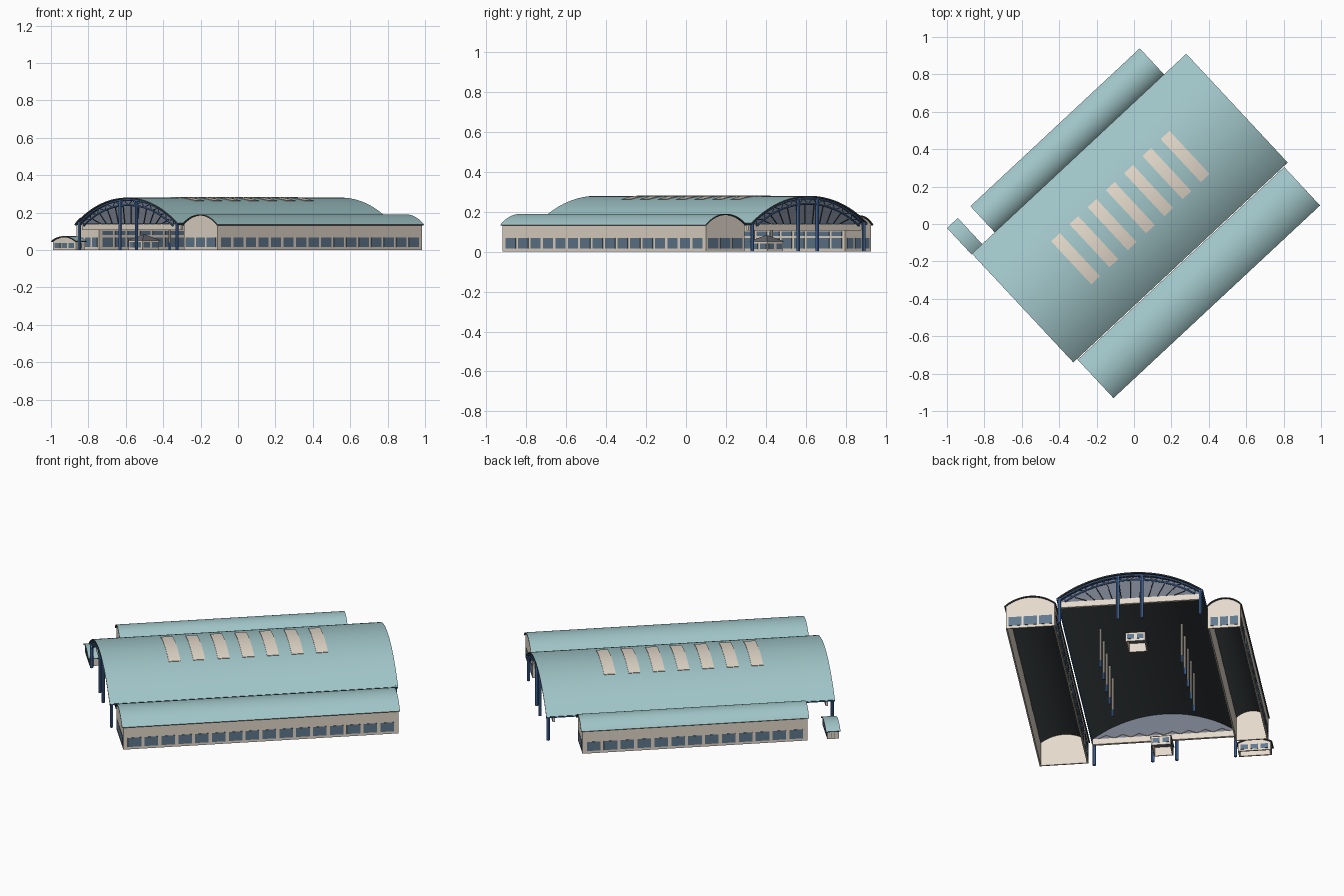
import bpy, bmesh, math
from mathutils import Matrix, Vector

if "Cube" in bpy.data.objects:
    bpy.data.objects.remove(bpy.data.objects["Cube"])

ROT = Matrix.Rotation(math.radians(43), 4, 'Z')   # whole complex sits turned on plan


def material(name, rgb):
    m = bpy.data.materials.new(name)
    m.diffuse_color = (*rgb, 1)
    m.use_nodes = True
    m.node_tree.nodes["Principled BSDF"].inputs["Base Color"].default_value = m.diffuse_color
    return m


TEAL = material("roof_teal", (0.36, 0.57, 0.59))
DARK = material("soffit_dark", (0.05, 0.06, 0.065))
CREAM = material("cream_wall", (0.78, 0.70, 0.60))
GLASS = material("window_glass", (0.12, 0.19, 0.27))
LUNETTE = material("lunette_glass", (0.17, 0.19, 0.24))
BLUE = material("steel_blue", (0.08, 0.19, 0.45))
GREY = material("canopy_grey", (0.14, 0.15, 0.17))


def finish(name, bm, mats, smooth=False):
    bmesh.ops.recalc_face_normals(bm, faces=bm.faces)
    me = bpy.data.meshes.new(name)
    bm.to_mesh(me)
    bm.free()
    for m in mats:
        me.materials.append(m)
    if smooth:
        me.shade_smooth()
        me.set_sharp_from_angle(angle=math.radians(30))
    ob = bpy.data.objects.new(name, me)
    bpy.context.collection.objects.link(ob)
    ob.matrix_world = ROT
    return ob


def boxes(name, ranges, mat):
    """Object of axis-aligned boxes, each (s0, s1, t0, t1, z0, z1)."""
    bm = bmesh.new()
    for s0, s1, t0, t1, z0, z1 in ranges:
        mtx = Matrix.Translation(((s0 + s1) / 2, (t0 + t1) / 2, (z0 + z1) / 2)) @ \
            Matrix.Diagonal((s1 - s0, t1 - t0, z1 - z0, 1))
        bmesh.ops.create_cube(bm, size=1, matrix=mtx)
    return finish(name, bm, [mat])


def rods(name, segs, mat):
    """Object of round bars, each (start, end, radius)."""
    bm = bmesh.new()
    for a, b, r in segs:
        a, b = Vector(a), Vector(b)
        d = b - a
        mtx = Matrix.Translation((a + b) / 2) @ d.to_track_quat('Z', 'Y').to_matrix().to_4x4()
        bmesh.ops.create_cone(bm, cap_ends=True, segments=8, radius1=r, radius2=r,
                              depth=d.length, matrix=mtx)
    return finish(name, bm, [mat], True)


def arc(c, w, z0, h, n=32, f=1.0, off=0.0):
    """Circular vault section: centre c, half width w, eave z0, rise h."""
    R = (w * w + h * h) / (2 * h)
    a = math.asin(w / R) * f
    return [(c + (R + off) * math.sin(k), z0 + h - R + (R + off) * math.cos(k))
            for k in (-a + 2 * a * i / n for i in range(n + 1))]


def vault(name, outer, inner, spans, mats):
    """Curved shell along s; outer skin uses mats[0], the rest mats[-1]."""
    bm = bmesh.new()
    for s0, s1 in spans:
        g = [[bm.verts.new((s, t, z)) for t, z in p] for s in (s0, s1) for p in (outer, inner)]
        o0, i0, o1, i1 = g
        for k in range(len(outer) - 1):
            bm.faces.new((o0[k], o0[k + 1], o1[k + 1], o1[k]))
            for p, q in ((i0, i1), (o0, i0), (o1, i1)):
                bm.faces.new((p[k], p[k + 1], q[k + 1], q[k])).material_index = len(mats) - 1
        for k in (0, -1):
            bm.faces.new((o0[k], o1[k], i1[k], i0[k])).material_index = len(mats) - 1
    return finish(name, bm, mats, True)


def panel(name, prof, s0, s1, mat):
    """Upright slab with profile (t, z), thickness s0..s1."""
    bm = bmesh.new()
    a, b = ([bm.verts.new((s, t, z)) for t, z in prof] for s in (s0, s1))
    bm.faces.new(a)
    bm.faces.new(b)
    for k in range(len(a)):
        bm.faces.new((a[k - 1], a[k], b[k], b[k - 1]))
    return finish(name, bm, [mat])


def row(a, b, n, gap):
    p = (b - a) / n
    return [(a + i * p + gap, a + (i + 1) * p - gap) for i in range(n)]


def hall(name, s0, s1, t0, t1, eave, rise, n_side, n_end, win, inner=0):
    """Barrel-roofed shed, open underneath, with rows of windows."""
    c, w, e, th = (t0 + t1) / 2, (t1 - t0) / 2, 0.008, 0.008
    vault(name + "_roof", arc(c, w, eave, rise, 24), arc(c, w, eave, rise, 24, 1, -0.006),
          [(s0, s1)], [TEAL, DARK])
    a, b, l, r = s0 + e, s1 - e, t0 + e, t1 - e
    boxes(name + "_side_walls", [(a, b, l, l + th, 0, eave), (a, b, r - th, r, 0, eave)], CREAM)
    prof = [(r, 0), (l, 0)] + arc(c, w - e, eave, rise - 0.006, 24)
    panel(name + "_front_gable", prof, a, a + th, CREAM)
    panel(name + "_back_gable", prof, b - th, b, CREAM)
    z0, z1 = win
    panes = []
    for p, q in row(a + 0.015, b - 0.015, n_side, 0.009):
        for t in (l, r):
            panes.append((p, q, t - 0.002, t + 0.002, z0, z1))
            if inner and (t == l) == (inner < 0):
                panes.append((p, q, t - 0.002, t + 0.002, z1 + 0.012, z1 + 0.034))
    for p, q in row(l + 0.008, r - 0.008, n_end, 0.006):
        panes += [(s - 0.002, s + 0.002, p, q, z0, z1) for s in (a, b)]
    boxes(name + "_windows", panes, GLASS)


# side halls and the small front annex
hall("right_hall", -0.715, 0.795, -0.606, -0.325, 0.135, 0.055, 16, 3, (0.015, 0.068), 1)
hall("left_hall", -0.575, 0.663, 0.472, 0.666, 0.135, 0.048, 13, 3, (0.015, 0.068), -1)
hall("annex", -0.746, -0.667, 0.472, 0.666, 0.048, 0.026, 2, 3, (0.01, 0.038))

# main vaulted roof with seven skylight strips
S0, S1, C, W, Z0, H = -0.742, 0.825, 0.0775, 0.3975, 0.145, 0.135
main = (C, W, Z0, H)
vault("main_roof", arc(*main, 48), arc(*main, 48, 1, -0.007), [(S0, S1)], [TEAL, DARK])
sky = [-0.355 + 0.1335 * i for i in range(7)]
vault("skylights", arc(*main, 16, 0.37, 0.003), arc(*main, 16, 0.37, -0.001),
      [(s - 0.032, s + 0.032) for s in sky], [CREAM])

# eave beams down both long sides
rods("eave_beams", [((S0, C + k * (W - 0.006), Z0 - 0.006), (S1, C + k * (W - 0.006), Z0 - 0.006), 0.005)
                    for k in (-1, 1)], BLUE)

# trussed, glazed open ends
for end, s, d in (("front", S0 + 0.012, 1), ("back", S1 - 0.012, -1)):
    glass = s + d * 0.03
    panel(end + "_lunette", arc(*main, 32, 0.99, -0.008), glass - 0.002, glass + 0.002, LUNETTE)
    boxes(end + "_tie_band", [(glass - 0.007, glass + 0.007, C - W + 0.01, C + W - 0.01, 0.107, 0.14)], CREAM)
    top, low = arc(*main, 24, 0.98, -0.012), arc(*main, 24, 0.93, -0.04)
    segs = []
    for i in range(24):
        segs += [((s, *p[i]), (s, *p[i + 1]), 0.005) for p in (top, low)]
        a, b = (top[i], low[i + 1]) if i % 2 else (low[i], top[i + 1])
        segs.append(((s, *a), (s, *b), 0.0025))
    rods(end + "_arch_truss", segs, BLUE)
    # mullions fanning across the glass
    fan = []
    for i in range(2, 23, 2):
        t, z = low[i]
        if z > 0.15:
            fan.append(((s + d * 0.02, C + (t - C) * 0.8, 0.14), (s + d * 0.02, t, z), 0.0025))
    rods(end + "_mullions", fan, DARK)
    # zigzag lattice above the tie band
    zs = row(C - W + 0.04, C + W - 0.04, 16, 0)
    rods(end + "_lattice", [((glass + d * 0.008, p, 0.14 + 0.02 * (i % 2)),
                             (glass + d * 0.008, q, 0.16 - 0.02 * (i % 2)), 0.002)
                            for i, (p, q) in enumerate(zs)], CREAM)
    cols = [((s, C + k * (W - 0.015), 0), (s, C + k * (W - 0.015), 0.15), 0.009) for k in (-1, 1)]
    cols += [((s, C + k * 0.065, 0), (s, C + k * 0.065, 0.264), 0.009) for k in (-1, 1)]
    rods(end + "_columns", cols, BLUE)

# interior columns, cream shafts on blue bases
spots = [(s, C + k * 0.22) for s in sky[1:6] for k in (-1, 1)]
rods("inner_column_shafts", [((s, t, 0.04), (s, t, 0.235), 0.006) for s, t in spots], CREAM)
rods("inner_column_bases", [((s, t, 0), (s, t, 0.04), 0.008) for s, t in spots], BLUE)

# entrance kiosks with low hipped roofs
for name, s in (("front_kiosk", -0.615), ("back_kiosk", 0.51)):
    a, b, l, r, th = s - 0.062, s + 0.062, C - 0.053, C + 0.053, 0.006
    boxes(name + "_walls", [(a, b, l, l + th, 0, 0.052), (a, b, r - th, r, 0, 0.052),
                            (a, a + th, l, r, 0, 0.052), (b - th, b, l, r, 0, 0.052)], CREAM)
    panes = [(p, q, t - 0.002, t + 0.002, 0.014, 0.042)
             for p, q in row(a, b, 2, 0.008) for t in (l, r)]
    panes += [(e - 0.002, e + 0.002, p, q, 0.014, 0.042)
              for p, q in row(l, r, 2, 0.008) for e in (a, b)]
    boxes(name + "_windows", panes, GLASS)
    bm = bmesh.new()
    bmesh.ops.create_cone(bm, cap_ends=True, segments=4, radius1=math.sqrt(0.5), radius2=0.06, depth=1,
                          matrix=Matrix.Translation((s, C, 0.067)) @ Matrix.Diagonal((0.132, 0.116, 0.03, 1))
                          @ Matrix.Rotation(math.pi / 4, 4, 'Z'))
    finish(name + "_roof", bm, [GREY])
